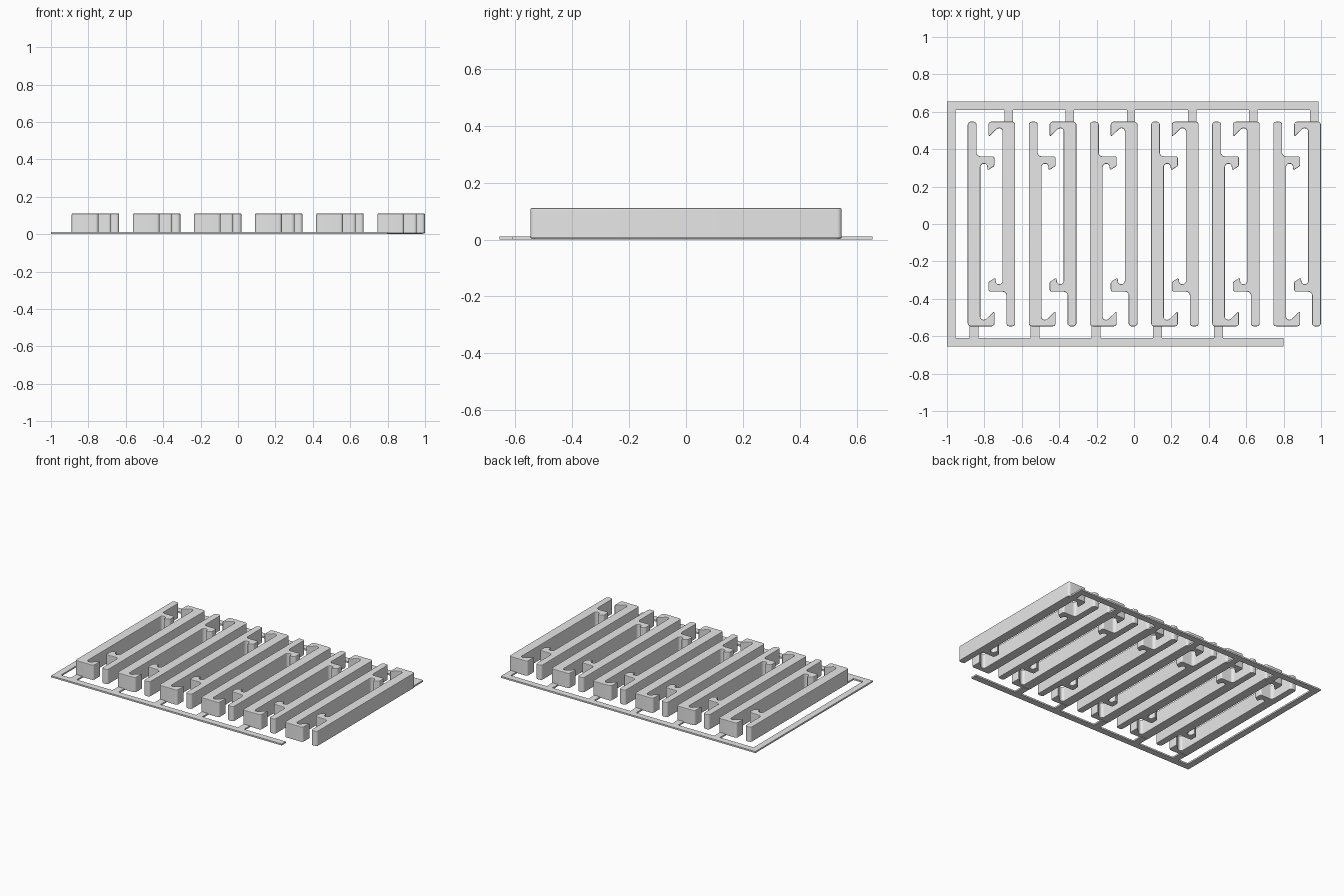
import bpy, bmesh, math
from mathutils import Vector

cube = bpy.data.objects.get("Cube")
if cube:
    bpy.data.objects.remove(cube, do_unlink=True)

grey = bpy.data.materials.new("light_grey")
grey.use_nodes = True
grey.diffuse_color = (0.8, 0.8, 0.8, 1)
grey.node_tree.nodes["Principled BSDF"].inputs["Base Color"].default_value = (0.8, 0.8, 0.8, 1)


def rounded(corners, steps=6):
    """Replace each (x, y, cut) corner by a circular arc starting cut away from it."""
    out = []
    for i, (x, y, cut) in enumerate(corners):
        p = Vector((x, y))
        to_a = (Vector(corners[i - 1][:2]) - p).normalized()
        to_b = (Vector(corners[(i + 1) % len(corners)][:2]) - p).normalized()
        a, b = p + to_a * cut, p + to_b * cut
        w = math.sin(to_a.angle(to_b) / 2)
        for k in range(steps + 1):
            s = k / steps
            c0, c1, c2 = (1 - s) ** 2, 2 * s * (1 - s) * w, s * s
            out.append((a * c0 + p * c1 + b * c2) / (c0 + c1 + c2))
    return out


def extrude(name, outline, low, high, bevel=0):
    """Solid mesh from a counter-clockwise outline, with softened rims."""
    bm = bmesh.new()
    base = bm.faces.new([bm.verts.new((x, y, low)) for x, y in outline])
    top = bmesh.ops.extrude_face_region(bm, geom=[base], use_keep_orig=True)
    moved = [g for g in top["geom"] if isinstance(g, bmesh.types.BMVert)]
    bmesh.ops.translate(bm, verts=moved, vec=(0, 0, high - low))
    bmesh.ops.recalc_face_normals(bm, faces=bm.faces)
    if bevel:
        rims = [e for e in bm.edges if abs(e.verts[0].co.z - e.verts[1].co.z) < 1e-6]
        bmesh.ops.bevel(bm, geom=rims, offset=bevel, segments=2, profile=0.5,
                        affect='EDGES', clamp_overlap=True)
    mesh = bpy.data.meshes.new(name)
    bm.to_mesh(mesh)
    bm.free()
    mesh.materials.append(grey)
    return mesh


def place(name, mesh, x=0, turn=0):
    ob = bpy.data.objects.new(name, mesh)
    ob.location.x = x
    ob.rotation_euler.z = turn
    bpy.context.collection.objects.link(ob)
    return ob


# Hooked bar outline: lower hook, long bar, upper hook, thin tail
L, R, BAR, TAIL, END = -0.127, 0.016, -0.059, -0.08, 0.547
bar_outline = rounded([
    (L, -END, 0.016), (R, -END, 0.016),
    (R, -0.465, 0.01), (-0.033, -0.512, 0.008), (BAR, -0.512, 0.016),
    (BAR, 0.322, 0.018), (-0.025, 0.322, 0.014),
    (-0.02, 0.287, 0.007), (R, 0.31, 0.007), (R, 0.362, 0.012),
    (TAIL, 0.362, 0.02), (TAIL, END, 0.016), (L, END, 0.016)])
bar_mesh = extrude("hooked_bar", bar_outline, 0.004, 0.11, 0.004)

# Six clip pairs, the second bar of each turned half round
centres = [-0.762 + 0.3268 * i for i in range(6)]
for i, cx in enumerate(centres, 1):
    first = place(f"right_hooked_bar_{i}", bar_mesh, cx)
    place(f"left_hooked_bar_{i}", bar_mesh, cx, math.pi)

bpy.ops.object.select_all(action='DESELECT')
first.select_set(True)
bpy.context.view_layer.objects.active = first
bpy.ops.object.shade_smooth_by_angle(angle=math.radians(20))

# Flat runner frame, open on the left side, with a short tab to every bar
EDGE, INNER, REACH = 0.655, 0.61, 0.53
frame = [(-1, -EDGE), (0.8, -EDGE), (0.8, -INNER)]
for cx in reversed(centres):
    a, b = cx - 0.07, cx - 0.118
    if a < 0.799:
        frame += [(a, -INNER), (a, -REACH), (b, -REACH), (b, -INNER)]
frame += [(-0.955, -INNER), (-0.955, INNER)]
for cx in centres:
    a, b = cx + 0.07, cx + 0.115
    frame += [(a, INNER), (a, REACH), (b, REACH)]
    if cx != centres[-1]:
        frame.append((b, INNER))
frame += [(centres[-1] + 0.115, EDGE), (-1, EDGE)]
# Drop the coincident corner where the front rail meets its last tab
frame = [p for i, p in enumerate(frame)
         if (Vector(p) - Vector(frame[i - 1])).length > 0.003]
place("runner_frame", extrude("runner_frame", frame, 0, 0.011))
